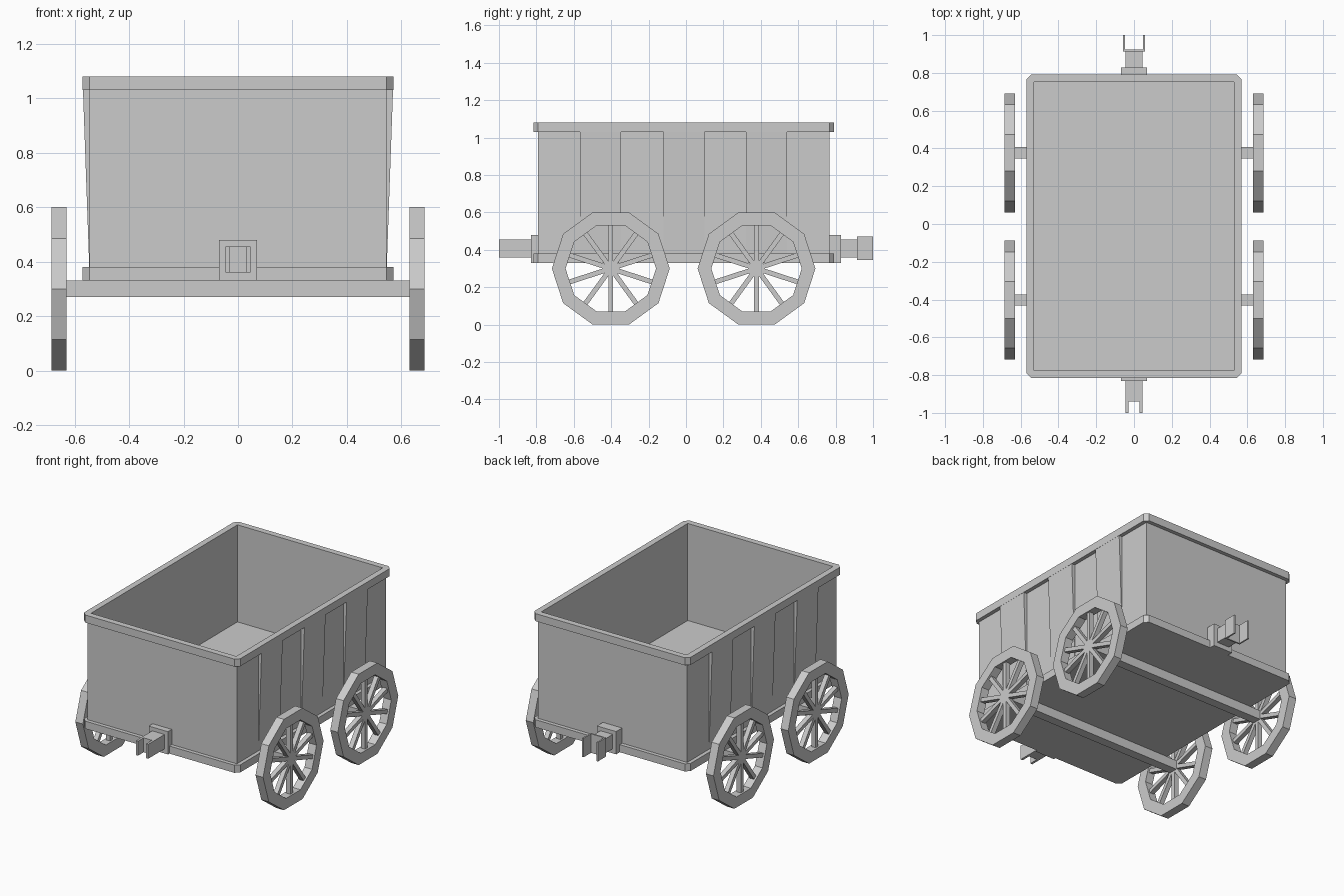
import bpy, bmesh, math

if "Cube" in bpy.data.objects:
    bpy.data.objects.remove(bpy.data.objects["Cube"])

CY = -0.012           # body centre along y
HX, HY = 0.57, 0.803  # half size of the rims


def finish(name, bm):
    bmesh.ops.remove_doubles(bm, verts=bm.verts, dist=1e-5)
    bmesh.ops.recalc_face_normals(bm, faces=bm.faces)
    mesh = bpy.data.meshes.new(name)
    bm.to_mesh(mesh)
    bm.free()
    obj = bpy.data.objects.new(name, mesh)
    bpy.context.collection.objects.link(obj)
    return obj


def prism(name, pts, axis, lo, hi):
    """Extrude a 2D outline along an axis (points fill the other two axes)."""
    bm = bmesh.new()

    def ring(d):
        out = []
        for p in pts:
            c = list(p)
            c.insert(axis, d)
            out.append(bm.verts.new(c))
        return out
    a, b = ring(lo), ring(hi)
    bm.faces.new(a)
    bm.faces.new(b)
    for i in range(len(a)):
        j = (i + 1) % len(a)
        bm.faces.new((a[i], a[j], b[j], b[i]))
    return finish(name, bm)


def box(name, x0, x1, y0, y1, z0, z1):
    return prism(name, [(x0, y0), (x1, y0), (x1, y1), (x0, y1)], 2, z0, z1)


# Open tub with chamfered rims: stacked rings of (inset, height)
bm = bmesh.new()
rings = []
for inset, z in [(0, .33), (0, .38), (.025, .38), (.025, 1.03),
                 (0, 1.03), (0, 1.08), (.04, 1.08), (.04, .44)]:
    x, y, c = HX - inset, HY - inset, max(.025 - inset, 0)
    outline = [(x, y - c), (x - c, y), (c - x, y), (-x, y - c),
               (-x, c - y), (c - x, -y), (x - c, -y), (x, c - y)]
    rings.append([bm.verts.new((px, py + CY, z)) for px, py in outline])
for a, b in zip(rings, rings[1:]):
    for i in range(8):
        j = (i + 1) % 8
        bm.faces.new((a[i], a[j], b[j], b[i]))
bm.faces.new(rings[0])
bm.faces.new(rings[-1])
bmesh.ops.dissolve_degenerate(bm, dist=1e-5, edges=bm.edges)
finish("wagon_tub", bm)

# Tapered side ribs, flush with the upper rim
for s in (-1, 1):
    for y in (-.567, -.12, .32):
        prism("side_rib", [(s * .54, .38), (s * .546, .38),
                           (s * .569, 1.03), (s * .54, 1.03)], 1, y, y + .22)


# Ten-sided wheels with ten spokes
def wheel(s, cy, cz=.30):
    x0, x1 = s * .63, s * .685
    bm = bmesh.new()
    loops = []
    for r, x in [(.315, x0), (.315, x1), (.242, x1), (.242, x0)]:
        loops.append([bm.verts.new((x, cy + r * math.cos(k * math.pi / 5),
                                    cz + r * math.sin(k * math.pi / 5)))
                      for k in range(10)])
    for n in range(4):
        a, b = loops[n], loops[(n + 1) % 4]
        for i in range(10):
            j = (i + 1) % 10
            bm.faces.new((a[i], a[j], b[j], b[i]))
    finish("wheel_rim", bm)
    for k in range(10):
        t = math.pi / 2 + k * math.pi / 5
        c, d = math.cos(t), math.sin(t)
        pts = [(cy + u * c - v * d, cz + u * d + v * c)
               for u, v in [(0, -.013), (.235, -.013), (.235, .013), (0, .013)]]
        prism("wheel_spoke", pts, 0, s * .642, s * .673)


# Axles and wheels
for y in (-.402, .377):
    box("axle", -.645, .645, y - .03, y + .03, .27, .33)
    for s in (-1, 1):
        wheel(s, y)

# Front coupling: plate and slotted drawbar
box("front_coupling_plate", -.07, .07, -.83, -.785, .33, .48)
prism("front_drawbar", [(-.045, -.82), (-.045, -1), (-.03, -1), (-.03, -.94),
                        (.03, -.94), (.03, -1), (.045, -1), (.045, -.82)],
      2, .36, .455)

# Rear coupling: plate, bar and wider thin-walled fork
box("rear_coupling_plate", -.07, .07, .76, .828, .33, .48)
box("rear_drawbar", -.045, .045, .82, .92, .36, .455)
prism("rear_fork", [(-.057, .913), (.057, .913), (.057, 1), (.047, 1),
                    (.047, .923), (-.047, .923), (-.047, 1), (-.057, 1)],
      2, .345, .47)
